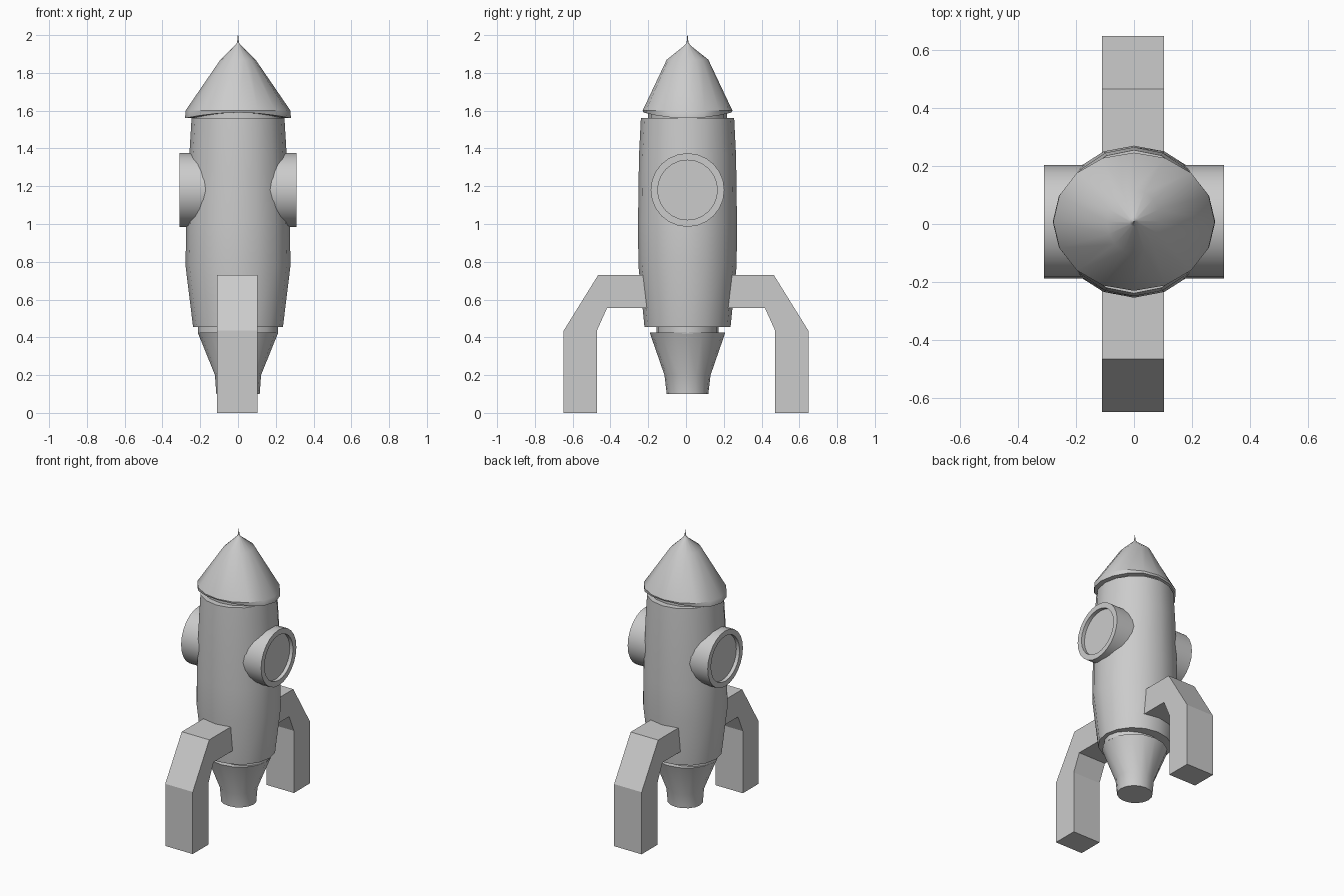
import bpy, bmesh, math

if "Cube" in bpy.data.objects:
    bpy.data.objects.remove(bpy.data.objects["Cube"])

CY = 0.008  # hull axis sits slightly off in y


def finish(name, bm, smooth=True):
    bmesh.ops.recalc_face_normals(bm, faces=bm.faces)
    me = bpy.data.meshes.new(name)
    bm.to_mesh(me)
    bm.free()
    ob = bpy.data.objects.new(name, me)
    bpy.context.collection.objects.link(ob)
    if smooth:
        bpy.ops.object.select_all(action='DESELECT')
        ob.select_set(True)
        bpy.context.view_layer.objects.active = ob
        bpy.ops.object.shade_smooth_by_angle(angle=math.radians(32))
    return ob


def loft(name, rings, n=16):
    """Elliptical rings (z, rx, ry, droop); droop lowers the x sides."""
    bm = bmesh.new()
    loops = []
    for z, rx, ry, droop in rings:
        loop = []
        for i in range(n):
            a = 2 * math.pi * i / n
            loop.append(bm.verts.new((rx * math.cos(a), CY + ry * math.sin(a),
                                      z - droop * math.cos(a) ** 2)))
        loops.append(loop)
    for a, b in zip(loops, loops[1:]):
        for i in range(n):
            j = (i + 1) % n
            bm.faces.new((a[i], a[j], b[j], b[i]))
    bm.faces.new(loops[0])
    bm.faces.new(loops[-1])
    return finish(name, bm)


# Hull with narrow necks at both ends
loft("hull", [
    (0.42, 0.213, 0.165, 0), (0.455, 0.213, 0.165, 0),
    (0.456, 0.238, 0.228, 0), (0.78, 0.278, 0.26, 0),
    (1.0, 0.274, 0.262, 0), (1.36, 0.258, 0.257, 0),
    (1.56, 0.246, 0.247, 0), (1.561, 0.238, 0.208, 0),
    (1.61, 0.238, 0.208, 0)])

# Nose cone with drooping rim and needle tip
loft("nose_cone", [
    (1.59, 0.24, 0.205, 0.03), (1.59, 0.28, 0.233, 0.03),
    (1.60, 0.278, 0.238, 0.0), (1.87, 0.093, 0.11, 0),
    (1.945, 0.016, 0.016, 0), (1.96, 0.005, 0.005, 0),
    (2.0, 0.001, 0.001, 0)])

# Exhaust nozzle
loft("nozzle", [
    (0.425, 0.213, 0.20, 0), (0.20, 0.122, 0.122, 0),
    (0.10, 0.115, 0.11, 0)])


# Porthole: side cylinder with recessed pane
def porthole(name, side, n=24):
    bm = bmesh.new()
    prof = [(0.12, 0.195), (0.31, 0.195), (0.31, 0.158), (0.285, 0.158)]
    loops = [[bm.verts.new((side * x, CY + r * math.cos(2 * math.pi * i / n),
                            1.18 + r * math.sin(2 * math.pi * i / n)))
              for i in range(n)] for x, r in prof]
    for a, b in zip(loops, loops[1:]):
        for i in range(n):
            j = (i + 1) % n
            bm.faces.new((a[i], a[j], b[j], b[i]))
    bm.faces.new(loops[0])
    bm.faces.new(loops[-1])
    finish(name, bm)


# Leg: bent square-section strut extruded across x
def leg(name, side):
    prof = [(0.16, 0.73), (0.465, 0.73), (0.648, 0.435), (0.648, 0),
            (0.472, 0), (0.472, 0.435), (0.418, 0.555), (0.16, 0.555)]
    bm = bmesh.new()
    face = bm.faces.new([bm.verts.new((-0.11, side * y, z)) for y, z in prof])
    ext = bmesh.ops.extrude_face_region(bm, geom=[face], use_keep_orig=True)
    verts = [v for v in ext["geom"] if isinstance(v, bmesh.types.BMVert)]
    bmesh.ops.translate(bm, verts=verts, vec=(0.213, 0, 0))
    finish(name, bm, smooth=False)


for label, s in (("right", 1), ("left", -1)):
    porthole(label + "_porthole", s)
for label, s in (("back", 1), ("front", -1)):
    leg(label + "_leg", s)
